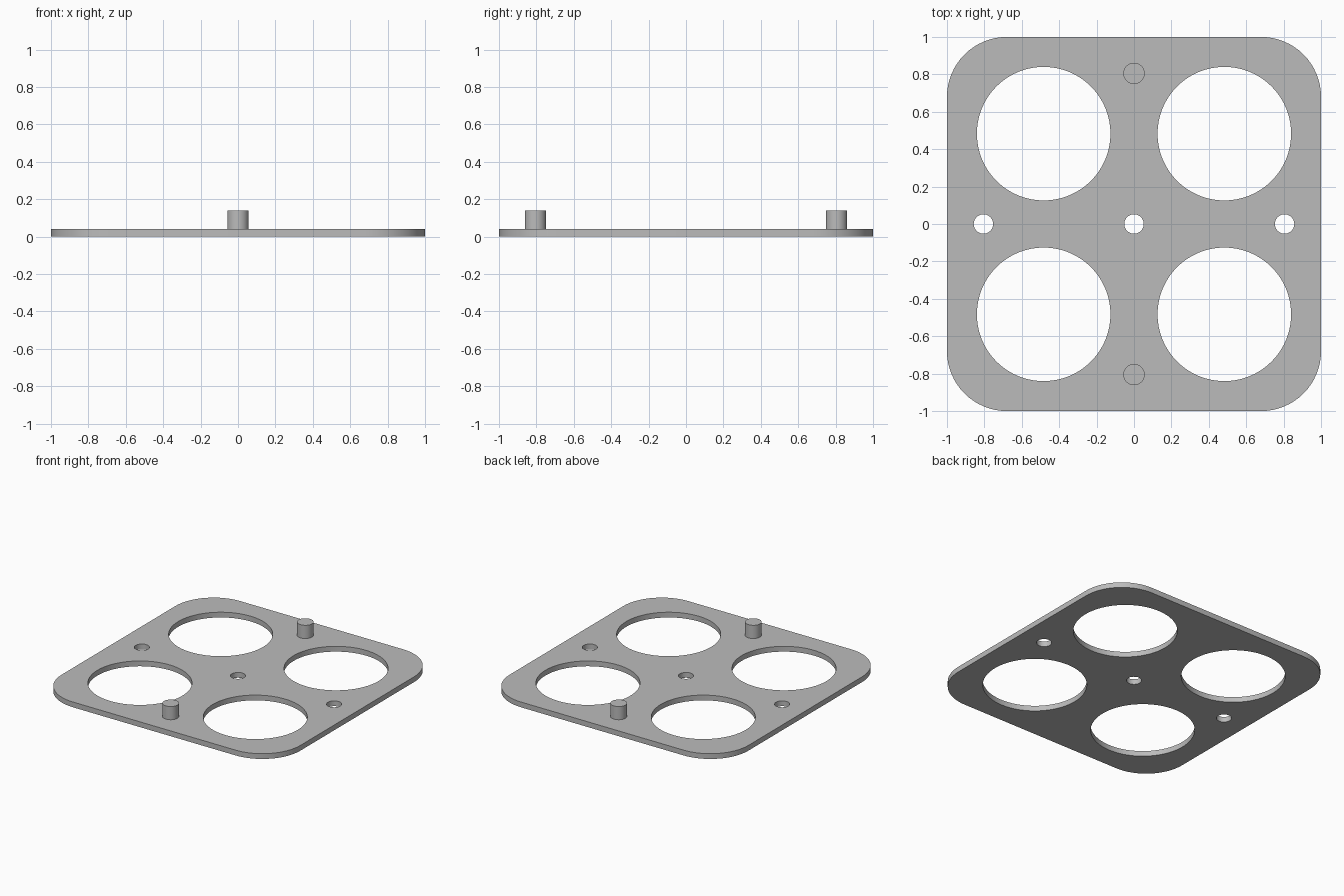
import bpy
import bmesh
from math import cos, sin, pi

cube = bpy.data.objects.get("Cube")
if cube:
    bpy.data.objects.remove(cube, do_unlink=True)

THICK = 0.04        # plate thickness
CORNER = 0.32       # plate corner radius
BIG, BIG_R = 0.483, 0.357
SMALL, SMALL_R = 0.805, 0.052
PEG_R, PEG_TOP = 0.057, 0.14

grey = bpy.data.materials.new("plain grey")
grey.use_nodes = True
colour = (0.5, 0.5, 0.5, 1)
grey.diffuse_color = colour
grey.node_tree.nodes["Principled BSDF"].inputs["Base Color"].default_value = colour


def arc(cx, cy, r, start, sweep, steps):
    return [(cx + r * cos(start + sweep * i / steps),
             cy + r * sin(start + sweep * i / steps)) for i in range(steps)]


def circle(cx, cy, r, steps=64):
    return arc(cx, cy, r, 0, 2 * pi, steps)


def extruded(name, loops, z0, z1):
    """Fill the outline minus its inner loops and extrude it from z0 to z1."""
    curve = bpy.data.curves.new(name, 'CURVE')
    curve.dimensions = '2D'
    curve.fill_mode = 'BOTH'
    curve.extrude = (z1 - z0) / 2
    for points in loops:
        spline = curve.splines.new('POLY')
        spline.points.add(len(points) - 1)
        for p, (x, y) in zip(spline.points, points):
            p.co = (x, y, 0, 1)
        spline.use_cyclic_u = True
    temp = bpy.data.objects.new(name + " outline", curve)
    bpy.context.collection.objects.link(temp)
    graph = bpy.context.evaluated_depsgraph_get()
    mesh = bpy.data.meshes.new_from_object(temp.evaluated_get(graph))
    bpy.data.objects.remove(temp, do_unlink=True)

    # Weld caps to walls and stand the part at its height
    bm = bmesh.new()
    bm.from_mesh(mesh)
    bmesh.ops.remove_doubles(bm, verts=bm.verts, dist=0.0001)
    bmesh.ops.translate(bm, verts=bm.verts, vec=(0, 0, (z0 + z1) / 2))
    bmesh.ops.recalc_face_normals(bm, faces=bm.faces)
    bm.to_mesh(mesh)
    bm.free()
    mesh.name = name
    mesh.materials.clear()
    mesh.materials.append(grey)

    obj = bpy.data.objects.new(name, mesh)
    bpy.context.collection.objects.link(obj)
    bpy.ops.object.select_all(action='DESELECT')
    obj.select_set(True)
    bpy.context.view_layer.objects.active = obj
    bpy.ops.object.shade_smooth_by_angle(angle=pi / 6)
    return obj


# Rounded square plate outline
outline = []
inner = 1 - CORNER
for i, (sx, sy) in enumerate([(1, 1), (-1, 1), (-1, -1), (1, -1)]):
    outline += arc(sx * inner, sy * inner, CORNER, i * pi / 2, pi / 2, 16)
    outline.append((sx * inner + CORNER * cos((i + 1) * pi / 2),
                    sy * inner + CORNER * sin((i + 1) * pi / 2)))

# Four large openings and a row of three small holes
holes = [circle(x, y, BIG_R, 96) for x in (-BIG, BIG) for y in (-BIG, BIG)]
holes += [circle(x, 0, SMALL_R, 32) for x in (-SMALL, 0, SMALL)]
extruded("plate", [outline] + holes, 0, THICK)

# Upright pegs at front and back, sitting on the plate
for name, y in (("front_peg", -SMALL), ("back_peg", SMALL)):
    extruded(name, [circle(0, y, PEG_R, 48)], THICK, PEG_TOP)
